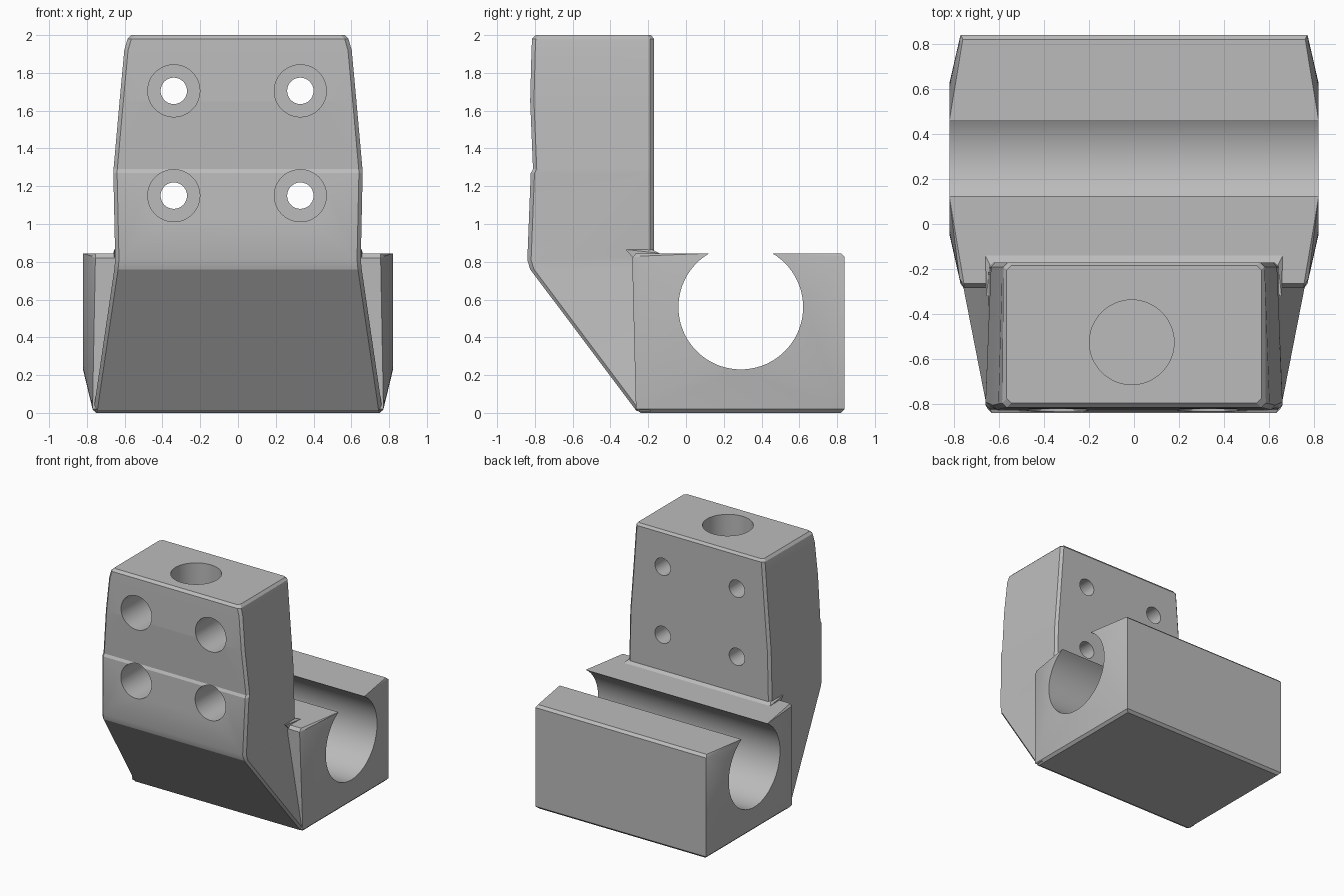
import bpy, bmesh, math
from mathutils import Matrix, Vector

cube = bpy.data.objects.get("Cube")
if cube:
    bpy.data.objects.remove(cube, do_unlink=True)

grey = bpy.data.materials.new("plain_grey")
grey.use_nodes = True
colour = (0.5, 0.5, 0.5, 1)
grey.diffuse_color = colour
grey.node_tree.nodes["Principled BSDF"].inputs["Base Color"].default_value = colour


def finish(name, bm):
    bmesh.ops.recalc_face_normals(bm, faces=bm.faces)
    mesh = bpy.data.meshes.new(name)
    bm.to_mesh(mesh)
    bm.free()
    mesh.materials.append(grey)
    obj = bpy.data.objects.new(name, mesh)
    bpy.context.collection.objects.link(obj)
    return obj


def hull(name, half_points):
    """Convex solid from points mirrored across x."""
    bm = bmesh.new()
    for x, y, z in half_points:
        for side in (-1, 1):
            bm.verts.new((side * x, y, z))
    result = bmesh.ops.convex_hull(bm, input=bm.verts)
    unused = [v for v in bm.verts if not v.link_faces]
    bmesh.ops.delete(bm, geom=unused, context="VERTS")
    bmesh.ops.dissolve_limit(bm, angle_limit=math.radians(0.5),
                             verts=bm.verts, edges=bm.edges)
    return finish(name, bm)


def loft(name, sections):
    """Stack of chamfered rectangles: z, half width front, back, y front, y back."""
    bm = bmesh.new()
    rings = []
    for z, wf, wb, yf, yb in sections:
        c = 0.02
        half = [(wf - c, yf), (wf, yf + c), (wb, yb - c), (wb - c, yb)]
        loop = half + [(-x, y) for x, y in reversed(half)]
        rings.append([bm.verts.new((x, y, z)) for x, y in loop])
    for low, high in zip(rings, rings[1:]):
        for i in range(len(low)):
            j = (i + 1) % len(low)
            bm.faces.new((low[i], low[j], high[j], high[i]))
    bm.faces.new(rings[0])
    bm.faces.new(rings[-1])
    return finish(name, bm)


def rod(name, start, end, radius, segments=48):
    a, b = Vector(start), Vector(end)
    turn = (b - a).to_track_quat("Z", "Y").to_matrix().to_4x4()
    bm = bmesh.new()
    bmesh.ops.create_cone(bm, cap_ends=True, segments=segments, radius1=radius,
                          radius2=radius, depth=(b - a).length,
                          matrix=Matrix.Translation((a + b) / 2) @ turn)
    return finish(name, bm)


def combine(target, other, operation):
    mod = target.modifiers.new(operation.lower(), "BOOLEAN")
    mod.operation = operation
    mod.solver = "EXACT"
    mod.object = other
    bpy.context.view_layer.objects.active = target
    bpy.ops.object.modifier_apply(modifier=mod.name)
    bpy.data.objects.remove(other, do_unlink=True)


# Clamp block, bulging out to a rim around the cross bore
BORE_Y, BORE_Z, BORE_R = 0.29, 0.56, 0.33
corners = [(0.75, -0.24, 0), (0.77, -0.265, 0.02), (0.75, 0.82, 0), (0.77, 0.84, 0.02),
           (0.77, 0.84, 0.825), (0.76, 0.82, 0.845), (0.755, -0.285, 0.82),
           (0.755, -0.265, 0.845), (0.775, -0.24, 0.83)]
rim = []
for i in range(48):
    a = math.tau * i / 48
    rim.append((0.82, BORE_Y + 0.333 * math.cos(a),
                min(BORE_Z + 0.333 * math.sin(a), 0.845)))
body = hull("clamp_bracket", corners + rim)

# Upright with sloped underside and a slight step in its front
upright = loft("upright", [
    (0.01, 0.765, 0.765, -0.262, -0.17),
    (0.76, 0.655, 0.65, -0.825, -0.17),
    (0.81, 0.65, 0.645, -0.84, -0.17),
    (1.27, 0.66, 0.635, -0.822, -0.17),
    (1.29, 0.659, 0.633, -0.81, -0.17),
    (1.65, 0.627, 0.605, -0.825, -0.17),
    (1.92, 0.602, 0.585, -0.818, -0.17),
    (1.98, 0.585, 0.58, -0.815, -0.17),
    (2.0, 0.565, 0.565, -0.795, -0.185)])
combine(body, upright, "UNION")

# Small raised ledge where the upright meets the block
ledge = hull("ledge", [(0.66, -0.14, 0.82), (0.66, -0.14, 0.845), (0.64, -0.18, 0.865),
                       (0.655, -0.32, 0.865), (0.655, -0.28, 0.82)])
combine(body, ledge, "UNION")

# Cross bore, open at the top of the block
combine(body, rod("bore", (-1, BORE_Y, BORE_Z), (1, BORE_Y, BORE_Z), BORE_R, 72),
        "DIFFERENCE")

# Blind socket in the top
combine(body, rod("socket", (-0.01, -0.525, 0.85), (-0.01, -0.525, 2.2), 0.188),
        "DIFFERENCE")

# Four counterbored bolt holes
for x in (-0.34, 0.33):
    for z in (1.15, 1.705):
        combine(body, rod("counterbore", (x, -1, z), (x, -0.45, z), 0.138), "DIFFERENCE")
        combine(body, rod("bolt_hole", (x, -1, z), (x, 0, z), 0.07, 32), "DIFFERENCE")

# Smooth round walls, keep edges crisp
bpy.ops.object.select_all(action="DESELECT")
body.select_set(True)
bpy.context.view_layer.objects.active = body
bpy.ops.object.shade_smooth_by_angle(angle=math.radians(20))
